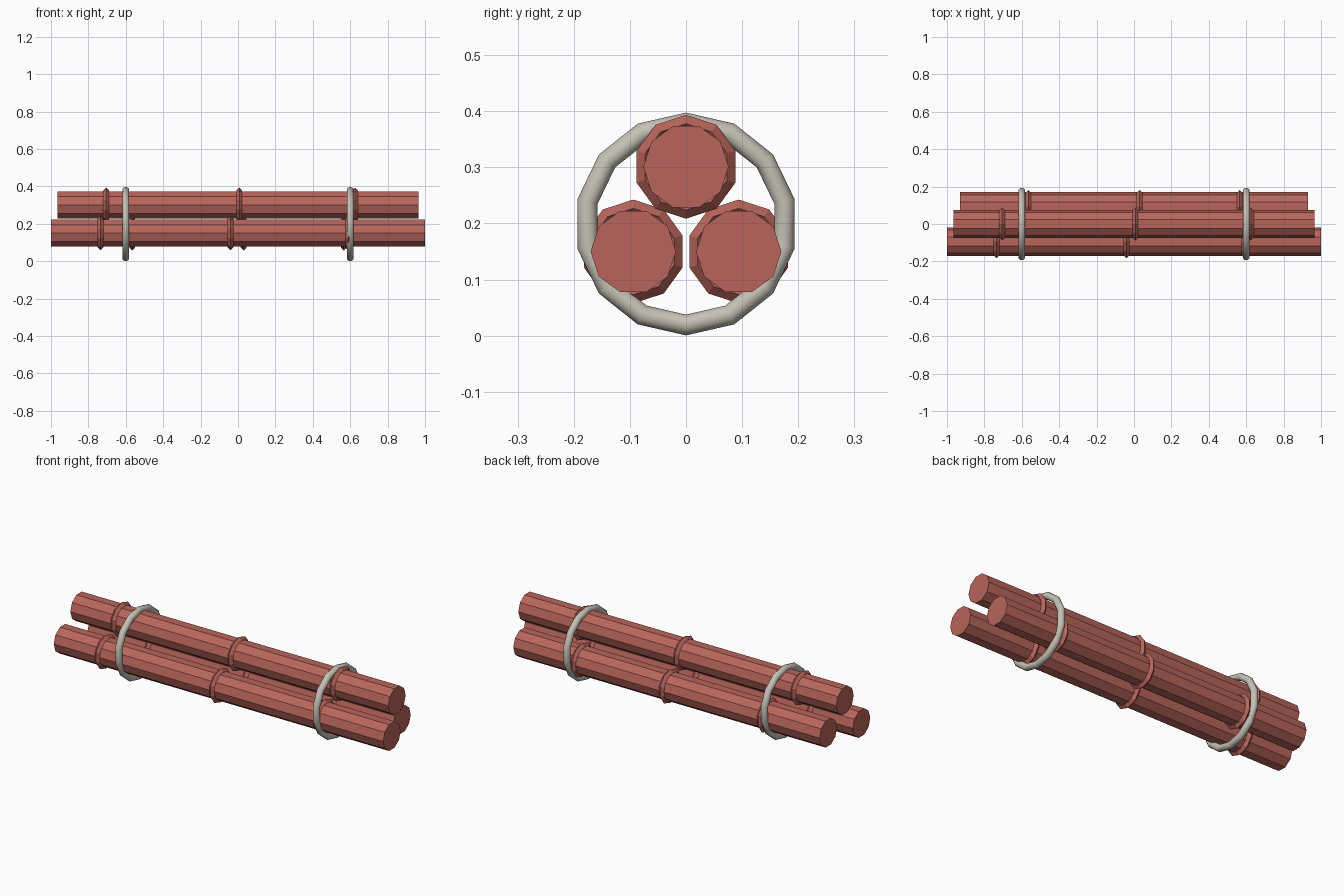
import bpy
from math import pi

cube = bpy.data.objects.get("Cube")
if cube:
    bpy.data.objects.remove(cube, do_unlink=True)


def make_material(name, rgb):
    mat = bpy.data.materials.new(name)
    color = (*rgb, 1.0)
    mat.diffuse_color = color
    mat.use_nodes = True
    bsdf = next(n for n in mat.node_tree.nodes if n.type == 'BSDF_PRINCIPLED')
    bsdf.inputs["Base Color"].default_value = color
    bsdf.inputs["Roughness"].default_value = 0.8
    return mat


red = make_material("terracotta red", (0.48, 0.13, 0.105))
grey = make_material("warm grey", (0.56, 0.53, 0.46))


def finish(name, mat):
    obj = bpy.context.object
    obj.name = name
    obj.data.materials.append(mat)
    return obj


def pole(name, y, z, half_length):
    bpy.ops.mesh.primitive_cylinder_add(
        vertices=10, radius=0.076, depth=2 * half_length,
        location=(0, y, z), rotation=(0, pi / 2, 0))
    return finish(name, red)


def ring(name, mat, location, major, minor, sides, section):
    bpy.ops.mesh.primitive_torus_add(
        major_radius=major, minor_radius=minor,
        major_segments=sides, minor_segments=section,
        location=location, rotation=(0, pi / 2, 0))
    return finish(name, mat)


# Three faceted poles: y, z, half length, positions of the node rings
poles = {
    "front": (-0.094, 0.15, 1.0, (-0.735, -0.04, 0.59)),
    "back": (0.094, 0.15, 0.93, (-0.565, 0.03, 0.565)),
    "top": (0.0, 0.301, 0.965, (-0.705, 0.007, 0.625)),
}
for place, (y, z, half, nodes) in poles.items():
    pole(place + "_pole", y, z, half)
    # Sharp-edged collars around each pole
    for i, x in enumerate(nodes, 1):
        ring(f"{place}_pole_node_{i}", red, (x, y, z), 0.077, 0.0155, 10, 4)

# Smooth hoops binding the bundle
for side, x in (("right", -0.6), ("left", 0.6)):
    ring(side + "_binding_hoop", grey, (x, 0, 0.199), 0.18, 0.0185, 14, 12)
    bpy.ops.object.shade_smooth()
